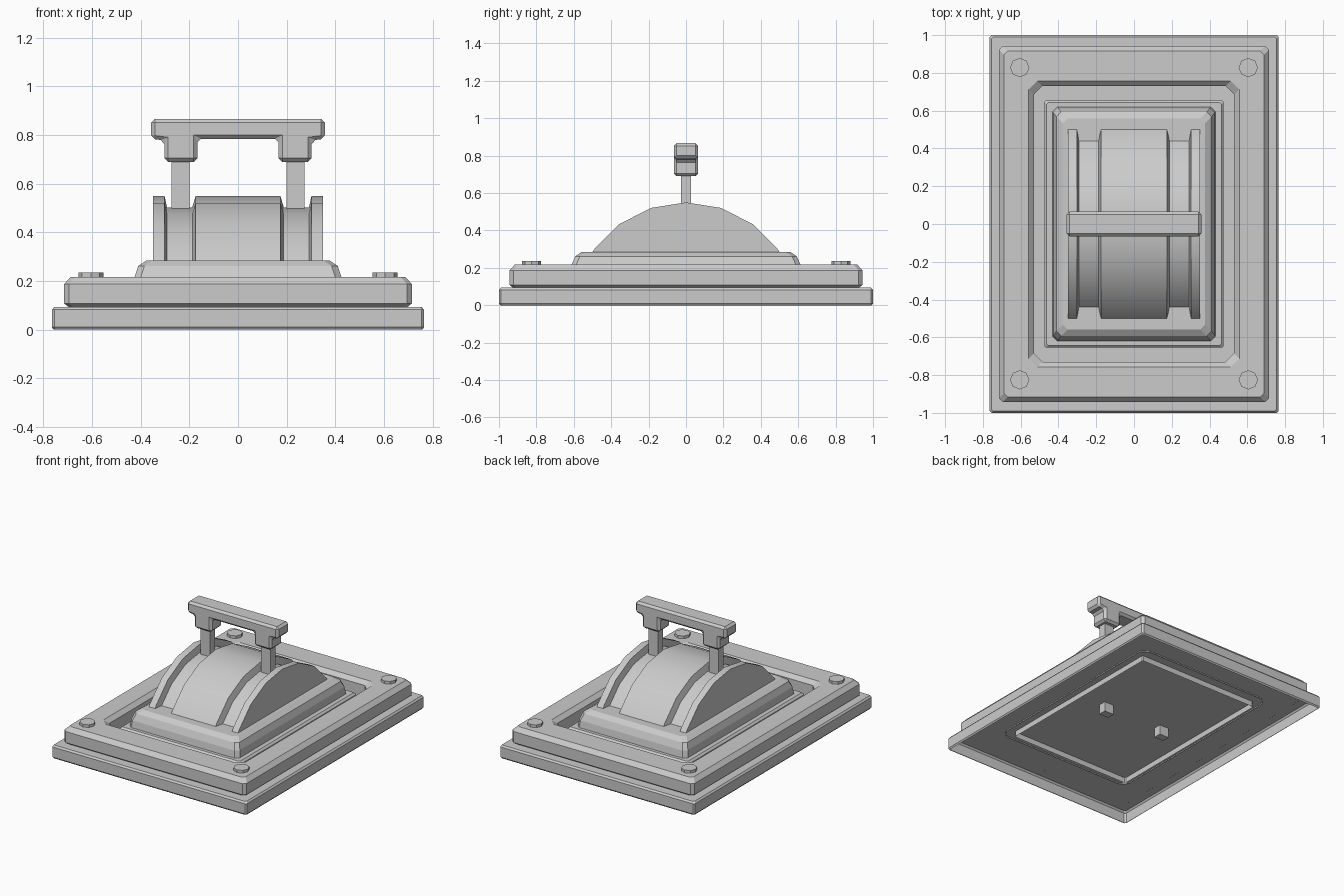
import bpy, bmesh, math

if "Cube" in bpy.data.objects:
    bpy.data.objects.remove(bpy.data.objects["Cube"])


def finish(name, bm, bevel=0.0, smooth=False):
    bmesh.ops.recalc_face_normals(bm, faces=bm.faces)
    me = bpy.data.meshes.new(name)
    bm.to_mesh(me)
    bm.free()
    ob = bpy.data.objects.new(name, me)
    bpy.context.collection.objects.link(ob)
    if bevel:
        mod = ob.modifiers.new("Bevel", 'BEVEL')
        mod.width = bevel
        mod.segments = 1
        mod.limit_method = 'ANGLE'
    if smooth:
        bpy.ops.object.select_all(action='DESELECT')
        ob.select_set(True)
        bpy.context.view_layer.objects.active = ob
        bpy.ops.object.shade_smooth_by_angle(angle=math.radians(30))
    return ob


def bridge(bm, loops, closed=True):
    for a, b in zip(loops, loops[1:]):
        n = len(a)
        for i in range(n if closed else n - 1):
            j = (i + 1) % n
            bm.faces.new((a[i], a[j], b[j], b[i]))


def rect_loft(name, rings, cap=True):
    """Stack of corner-cut rectangles (half x, half y, z, corner cut), open underneath."""
    bm = bmesh.new()
    loops = []
    for hx, hy, z, c in rings:
        pts = [(hx, -hy + c), (hx, hy - c), (hx - c, hy), (-hx + c, hy),
               (-hx, hy - c), (-hx, -hy + c), (-hx + c, -hy), (hx - c, -hy)]
        loops.append([bm.verts.new((x, y, z)) for x, y in pts])
    bridge(bm, loops)
    if cap:
        bm.faces.new(loops[-1])
    return finish(name, bm)


# Hollow base plate
rect_loft("base_plate", [(.757, .992, 0, .01), (.765, 1, .01, .01),
                         (.765, 1, .082, .01), (.755, .99, .094, .01)])

# Upper frame with a recessed opening
rect_loft("upper_frame", [(.695, .922, .092, .02), (.715, .943, .108, .02),
                          (.715, .943, .187, .02), (.688, .916, .217, .02),
                          (.558, .757, .217, .045), (.53, .73, .19, .045),
                          (.53, .73, .085, .045)], cap=False)

# Plinth and chamfered housing under the drum
rect_loft("plinth", [(.475, .655, .055, .008), (.475, .655, .155, .008),
                     (.462, .642, .168, .008)])
rect_loft("housing", [(.432, .62, .165, .025), (.425, .612, .217, .025),
                      (.41, .592, .262, .025), (.375, .558, .285, .025)])

# Grooved drum: profile swept about an axis along x
R, r, axis_z = .605, .558, -.055
half = [(.35, R), (.302, R), (.292, r), (.188, r), (.174, R)]
profile = [(-x, q) for x, q in half] + half[::-1]
angles = [math.radians(a) for a in (-60, -54, -36, -18, 0, 18, 36, 54, 60)]
bm = bmesh.new()
loops = [[bm.verts.new((x, q * math.sin(a), axis_z + q * math.cos(a))) for a in angles]
         for x, q in profile]
bridge(bm, loops, closed=False)
bm.faces.new(loops[0])
bm.faces.new(loops[-1])
finish("drum", bm, smooth=True)

# Handle grip with two bracket feet
right = [(.357, .867), (.357, .785), (.303, .778), (.303, .69), (.167, .69), (.167, .785)]
outline = right + [(-x, z) for x, z in right[::-1]]
bm = bmesh.new()
loops = [[bm.verts.new((x, y, z)) for x, z in outline] for y in (-.065, .065)]
bridge(bm, loops)
for lp in loops:
    bm.faces.new(lp)
finish("handle_grip", bm, bevel=.015)

# Handle legs
for side, sx in (("left", -1), ("right", 1)):
    bm = bmesh.new()
    bmesh.ops.create_cube(bm, size=1)
    for v in bm.verts:
        v.co = (v.co.x * .074 + sx * .237, v.co.y * .056, .025 + (v.co.z + .5) * .675)
    finish("handle_leg_" + side, bm)

# Corner bolts
for x in (-.605, .605):
    for y in (-.825, .828):
        bm = bmesh.new()
        bmesh.ops.create_cone(bm, cap_ends=True, segments=8, radius1=.051, radius2=.051, depth=.03)
        bmesh.ops.translate(bm, verts=bm.verts, vec=(x, y, .221))
        finish("corner_bolt", bm)
